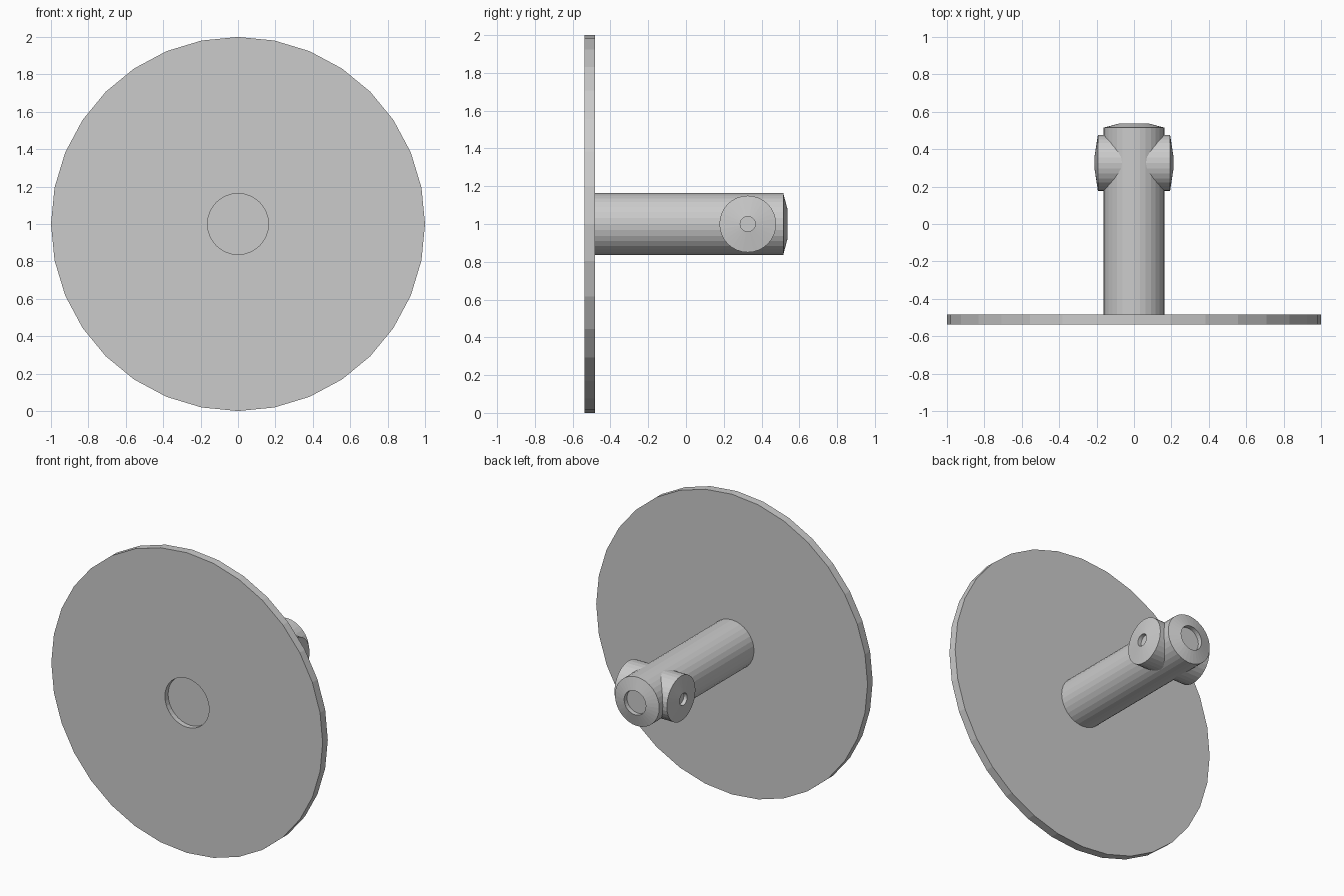
import bpy, bmesh, math
from mathutils import Vector

if "Cube" in bpy.data.objects:
    bpy.data.objects.remove(bpy.data.objects["Cube"])

grey = bpy.data.materials.new("plain grey")
grey.diffuse_color = (0.6, 0.6, 0.6, 1)
grey.use_nodes = True
grey.node_tree.nodes["Principled BSDF"].inputs["Base Color"].default_value = grey.diffuse_color


def turned(name, profile, axis, centre, sides=32):
    """Revolve (radius, position) points around the x or y axis."""
    bm = bmesh.new()
    rings = []
    for r, p in profile:
        ring = []
        for i in range(sides if r > 0 else 1):
            a = 2 * math.pi * i / sides
            u, v = r * math.cos(a), r * math.sin(a)
            co = Vector((p, u, v)) if axis == "x" else Vector((u, p, v))
            ring.append(bm.verts.new(co + Vector(centre)))
        rings.append(ring)
    for a, b in zip(rings, rings[1:]):
        for i in range(sides):
            j = (i + 1) % sides
            # axis points have a single vertex, so those faces become triangles
            quad = [a[i % len(a)], a[j % len(a)], b[j % len(b)], b[i % len(b)]]
            face = list(dict.fromkeys(quad))
            # reversing keeps the normals pointing outward
            bm.faces.new(face if axis == "y" else face[::-1])
    bm.normal_update()
    mesh = bpy.data.meshes.new(name)
    bm.to_mesh(mesh)
    bm.free()
    mesh.materials.append(grey)
    obj = bpy.data.objects.new(name, mesh)
    bpy.context.collection.objects.link(obj)
    return obj


HUB = 0.163

# Large round plate with a shallow recess in its front
turned("plate", [(0, -0.503), (HUB, -0.503), (HUB, -0.537), (1, -0.537),
                 (1, -0.483), (HUB, -0.483)], "y", (0, 0, 1))

# Shaft behind the plate, with a coned end and a blind hole
turned("shaft", [(HUB, -0.483), (HUB, 0.515), (0.08, 0.537),
                 (0.08, 0.507), (0, 0.507)], "y", (0, 0, 1))

# Side bosses with coned ends and small blind holes, mirrored left and right
boss = turned("side_bosses", [(0.15, 0.06), (0.15, 0.193), (0.04, 0.21),
                              (0.04, 0.185), (0, 0.185)], "x", (0, 0.327, 1))
boss.modifiers.new("mirror", "MIRROR").use_axis = (True, False, False)
